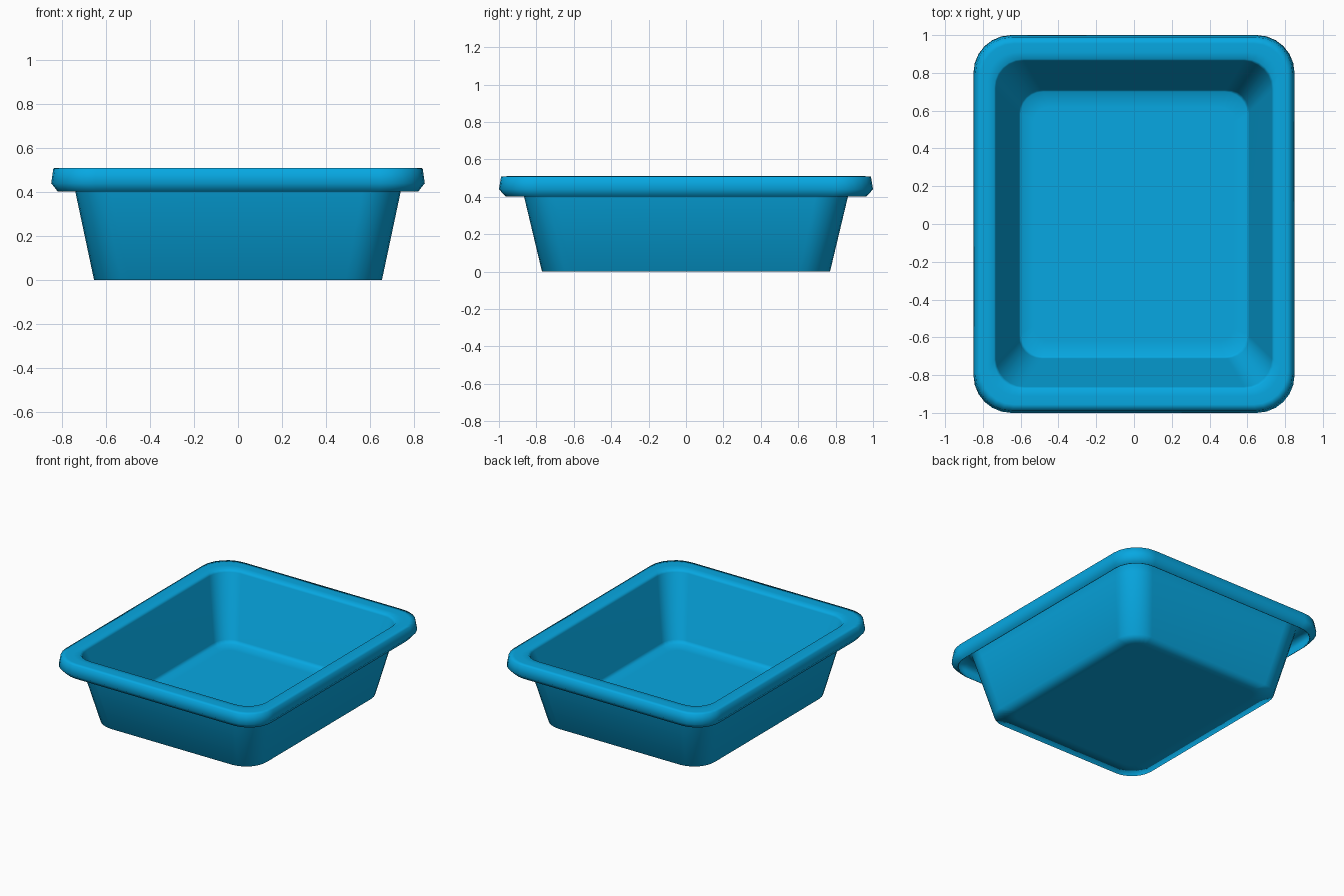
import bpy
import bmesh
import math

cube = bpy.data.objects.get("Cube")
if cube:
    bpy.data.objects.remove(cube, do_unlink=True)

# Single plastic colour
plastic = bpy.data.materials.new("blue_plastic")
plastic.use_nodes = True
colour = (0.002, 0.39, 0.76, 1)
plastic.diffuse_color = colour
plastic.node_tree.nodes["Principled BSDF"].inputs["Base Color"].default_value = colour

CORNER_STEPS = 6


def rounded_ring(bm, hx, hy, radius, z):
    """Rounded rectangle of vertices at height z."""
    ring = []
    for i, (sx, sy) in enumerate([(1, 1), (-1, 1), (-1, -1), (1, -1)]):
        cx, cy = sx * (hx - radius), sy * (hy - radius)
        for k in range(CORNER_STEPS + 1):
            a = math.pi / 2 * (i + k / CORNER_STEPS)
            ring.append(bm.verts.new((cx + radius * math.cos(a), cy + radius * math.sin(a), z)))
    return ring


def build_shell(name, profile):
    """Bridge the rings of a profile and cap both ends."""
    bm = bmesh.new()
    rings = [rounded_ring(bm, *p) for p in profile]
    for a, b in zip(rings, rings[1:]):
        n = len(a)
        for i in range(n):
            j = (i + 1) % n
            bm.faces.new((a[i], a[j], b[j], b[i]))
    bm.faces.new(rings[0])
    bm.faces.new(rings[-1])
    bmesh.ops.recalc_face_normals(bm, faces=bm.faces)
    for face in bm.faces:
        face.smooth = True
    mesh = bpy.data.meshes.new(name)
    bm.to_mesh(mesh)
    bm.free()
    mesh.materials.append(plastic)
    obj = bpy.data.objects.new(name, mesh)
    bpy.context.collection.objects.link(obj)
    # Large walls dominate the shading at their borders
    weighted = obj.modifiers.new("weighted_shading", "WEIGHTED_NORMAL")
    weighted.mode = "FACE_AREA"
    return obj


# Half width, half depth, corner radius, height
inside = [
    (0.53, 0.62, 0.08, 0.05),
    (0.60, 0.70, 0.12, 0.053),
    (0.61, 0.712, 0.12, 0.08),
    (0.73, 0.862, 0.15, 0.49),
]
rim = [
    (0.74, 0.873, 0.15, 0.508),
    (0.775, 0.91, 0.16, 0.51),
    (0.81, 0.955, 0.175, 0.51),
    (0.84, 0.989, 0.195, 0.508),
    (0.85, 1.0, 0.20, 0.44),
    (0.82, 0.965, 0.18, 0.402),
    (0.812, 0.957, 0.175, 0.404),
    (0.832, 0.98, 0.19, 0.445),
    (0.825, 0.97, 0.18, 0.49),
    (0.775, 0.91, 0.17, 0.492),
]
outside = [
    (0.757, 0.885, 0.175, 0.48),
    (0.742, 0.868, 0.175, 0.41),
    (0.655, 0.77, 0.165, 0.0),
]
underside = [(0.53, 0.645, 0.08, 0.0)]
build_shell("tub", inside + rim + outside + underside)
